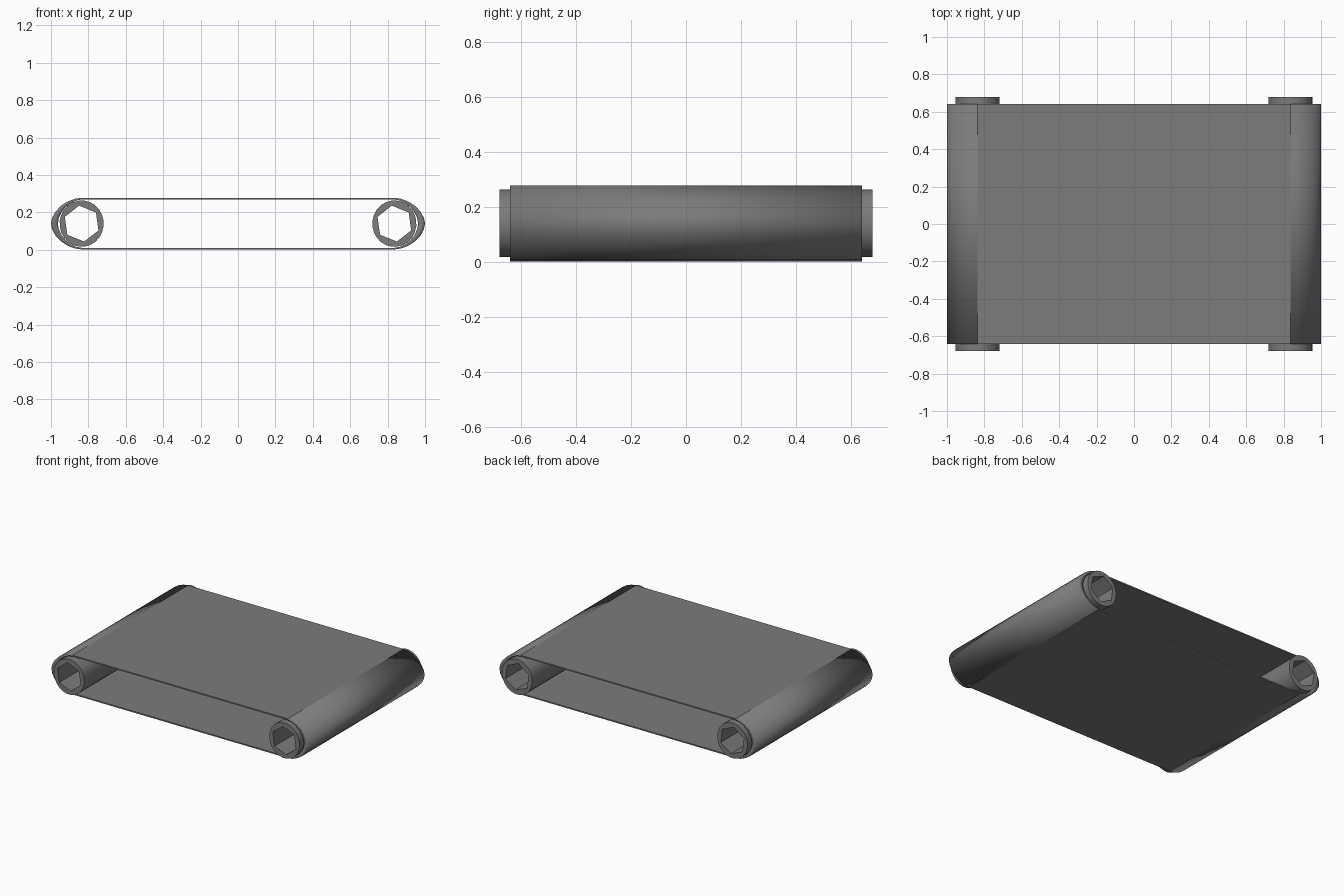
import bpy, bmesh, math

if "Cube" in bpy.data.objects:
    bpy.data.objects.remove(bpy.data.objects["Cube"])

ZC = 0.14          # height of roller axis
AXIS_X = 0.836     # roller distance from centre

grey = bpy.data.materials.new("dark_grey")
grey.diffuse_color = (0.2, 0.2, 0.2, 1)
grey.use_nodes = True
grey.node_tree.nodes["Principled BSDF"].inputs["Base Color"].default_value = grey.diffuse_color


def make_tube(name, outer, inner, half_y):
    """Extrude the ring between two matching (x, z) loops along y."""
    bm = bmesh.new()
    n = len(outer)
    rows = [[bm.verts.new((x, y, z)) for x, z in loop]
            for loop, y in ((outer, -half_y), (outer, half_y),
                            (inner, half_y), (inner, -half_y))]
    for r in range(4):
        a, b = rows[r], rows[(r + 1) % 4]
        for i in range(n):
            j = (i + 1) % n
            bm.faces.new((a[i], a[j], b[j], b[i]))
    bmesh.ops.recalc_face_normals(bm, faces=bm.faces)
    me = bpy.data.meshes.new(name)
    bm.to_mesh(me)
    bm.free()
    me.materials.append(grey)
    ob = bpy.data.objects.new(name, me)
    bpy.context.collection.objects.link(ob)
    return ob


def belt_loop(a, b, seg=12, power=1.8):
    """Flat runs joined by slightly pointed rounded ends."""
    pts = []
    for side in (1, -1):
        for i in range(seg + 1):
            t = -math.pi / 2 + math.pi * i / seg
            c, s = max(0.0, math.cos(t)), math.sin(t)
            if i in (0, seg):
                c = 0.0
            x = AXIS_X + a * c ** (2 / power)
            z = b * math.copysign(abs(s) ** (2 / power), s)
            pts.append((side * x, ZC + side * z))
    return pts


# Belt: thin on the flat runs, thicker round the ends
belt = make_tube("belt", belt_loop(1 - AXIS_X, 0.138), belt_loop(0.127, 0.129), 0.642)
bm = bmesh.new()
bm.from_mesh(belt.data)
for f in bm.faces:
    f.smooth = True
for f in bm.faces:
    xs = [v.co.x for v in f.verts]
    if max(xs) - min(xs) > 1:
        for e in f.edges:
            e.smooth = False
bm.to_mesh(belt.data)
bm.free()

# Rollers: round outside, hexagonal bore right through
SEG = 24
TILT = math.radians(8)
for name, cx in (("left_roller", -AXIS_X), ("right_roller", AXIS_X)):
    outer, bore = [], []
    for i in range(SEG):
        t = 2 * math.pi * i / SEG
        outer.append((cx + 0.118 * math.cos(t + TILT), ZC + 0.124 * math.sin(t + TILT)))
        k = (t + math.pi / 6) % (math.pi / 3) - math.pi / 6
        r = 0.097 * math.cos(math.pi / 6) / math.cos(k)
        bore.append((cx + r * math.cos(t + TILT), ZC + r * math.sin(t + TILT)))
    roller = make_tube(name, outer, bore, 0.68)
    bpy.ops.object.select_all(action='DESELECT')
    roller.select_set(True)
    bpy.context.view_layer.objects.active = roller
    bpy.ops.object.shade_smooth_by_angle(angle=math.radians(30))
